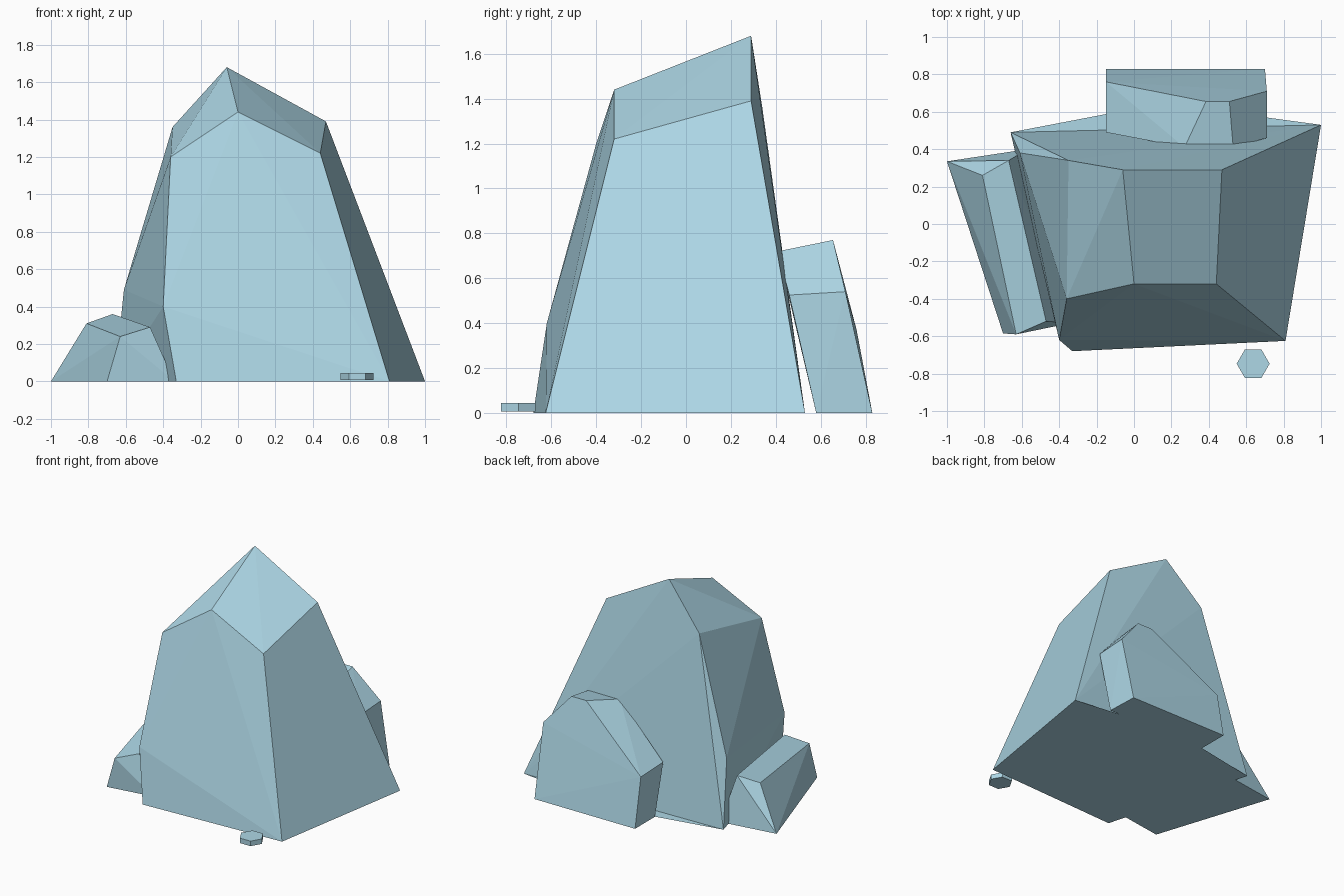
import bpy, bmesh, math

if "Cube" in bpy.data.objects:
    bpy.data.objects.remove(bpy.data.objects["Cube"])

stone = bpy.data.materials.new("pale_stone")
stone.diffuse_color = (0.42, 0.68, 0.79, 1)
stone.use_nodes = True
stone.node_tree.nodes["Principled BSDF"].inputs["Base Color"].default_value = stone.diffuse_color


def finish(name, bm):
    """Turn a bmesh into a flat shaded object."""
    bmesh.ops.recalc_face_normals(bm, faces=bm.faces)
    mesh = bpy.data.meshes.new(name)
    bm.to_mesh(mesh)
    bm.free()
    mesh.materials.append(stone)
    obj = bpy.data.objects.new(name, mesh)
    bpy.context.collection.objects.link(obj)
    return obj


def faceted_rock(name, points, lip=None):
    """Convex rock around its corner points; lip = flat triangle on the ground."""
    bm = bmesh.new()
    for p in points:
        bm.verts.new(p)
    res = bmesh.ops.convex_hull(bm, input=bm.verts[:])
    loose = [v for v in set(res["geom_interior"]) if isinstance(v, bmesh.types.BMVert)]
    bmesh.ops.delete(bm, geom=loose, context='VERTS')
    bmesh.ops.dissolve_limit(bm, angle_limit=math.radians(1.5),
                             verts=bm.verts[:], edges=bm.edges[:])
    if lip:
        bm.faces.new([bm.verts.new(p) for p in lip])
    return finish(name, bm)


# Tall central boulder
back_left, back_right = (-0.66, 0.49, 0), (1.0, 0.53, 0)
faceted_rock("main_boulder", [
    (0.0, -0.32, 1.44), (-0.36, -0.40, 1.20), (0.44, -0.32, 1.22),    # front top
    (-0.06, 0.29, 1.68), (-0.35, 0.34, 1.36), (0.47, 0.29, 1.39),     # back top
    (-0.40, -0.62, 0.40), (-0.61, 0.38, 0.49),                        # left shoulder
    (-0.33, -0.68, 0), (0.81, -0.625, 0), back_left, back_right,      # foot
], lip=[back_left, back_right, (0.15, 0.645, 0)])

# Low slab leaning on the left
faceted_rock("left_rock", [
    (-1.0, 0.335, 0), (-0.81, 0.26, 0.31), (-0.67, 0.34, 0.36), (-0.57, 0.40, 0),
    (-0.70, -0.585, 0), (-0.63, -0.59, 0.24), (-0.47, -0.52, 0.29), (-0.34, -0.53, 0),
])

# Medium rock behind
faceted_rock("back_rock", [
    (-0.15, 0.83, 0), (-0.15, 0.76, 0.37), (0.385, 0.655, 0.77),
    (0.51, 0.655, 0.77), (0.71, 0.71, 0.54), (0.70, 0.83, 0),
    (-0.15, 0.59, 0), (-0.15, 0.49, 0.38), (0.27, 0.41, 0.72),
    (0.53, 0.41, 0.72), (0.71, 0.46, 0.525), (0.71, 0.58, 0),
])

# Six-sided pebble in front
bm = bmesh.new()
bmesh.ops.create_cone(bm, cap_ends=True, segments=6, radius1=0.088, radius2=0.088, depth=0.038)
xs = [abs(v.co.x) for v in bm.verts]
turn = 0 if max(xs) > 0.085 else math.radians(30)
pebble = finish("pebble", bm)
pebble.rotation_euler.z = turn
pebble.location = (0.637, -0.747, 0.026)
